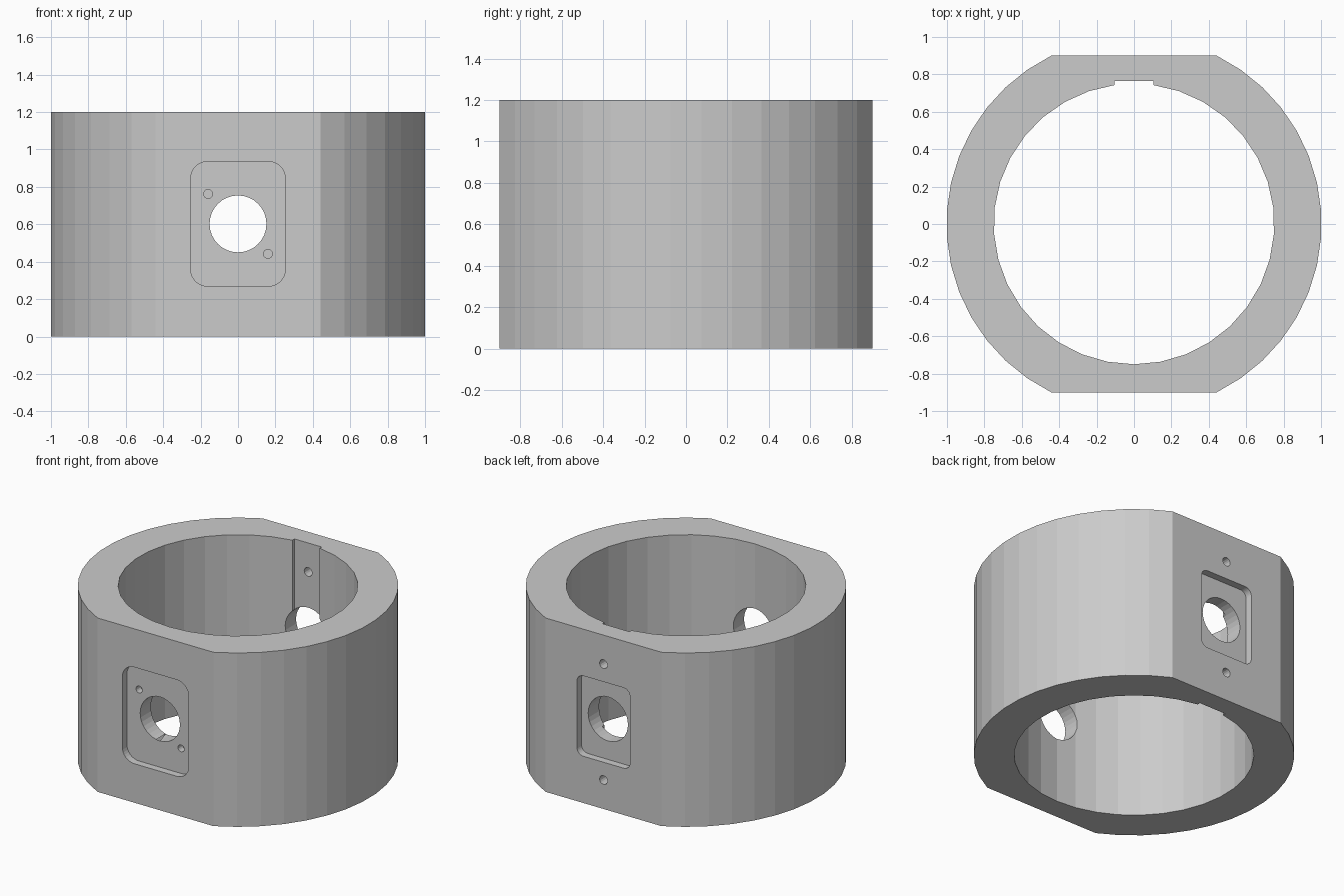
import bpy, bmesh
from math import sin, cos, pi, asin

if "Cube" in bpy.data.objects:
    bpy.data.objects.remove(bpy.data.objects["Cube"])

H, MID, FLAT = 1.2, 0.602, 0.9


def arc(cx, cy, r, a0, a1, n):
    return [(cx + r * cos(a0 + (a1 - a0) * i / n),
             cy + r * sin(a0 + (a1 - a0) * i / n)) for i in range(n + 1)]


def circle(cx, cy, r, n=32):
    return arc(cx, cy, r, 0, 2 * pi, n)[:-1]


def rounded_rect(w, h, r, cy):
    pts = []
    for k, (sx, sy) in enumerate([(1, 1), (-1, 1), (-1, -1), (1, -1)]):
        pts += arc(sx * (w / 2 - r), cy + sy * (h / 2 - r), r, k * pi / 2, (k + 1) * pi / 2, 8)
    return pts


def prism(name, pts, lo, hi, axis='Z'):
    """Extrude a 2D outline along Z, or along Y with the outline in XZ."""
    def place(p, t):
        return (p[0], p[1], t) if axis == 'Z' else (p[0], t, p[1])
    bm = bmesh.new()
    a = [bm.verts.new(place(p, lo)) for p in pts]
    b = [bm.verts.new(place(p, hi)) for p in pts]
    bm.faces.new(a)
    bm.faces.new(b)
    n = len(pts)
    for i in range(n):
        j = (i + 1) % n
        bm.faces.new((a[i], a[j], b[j], b[i]))
    bmesh.ops.recalc_face_normals(bm, faces=bm.faces)
    me = bpy.data.meshes.new(name)
    bm.to_mesh(me)
    bm.free()
    ob = bpy.data.objects.new(name, me)
    bpy.context.collection.objects.link(ob)
    return ob


def cut(body, *args):
    cutter = prism("cutter", *args)
    cutter.hide_render = True
    mod = body.modifiers.new("cut", 'BOOLEAN')
    mod.operation, mod.solver, mod.object = 'DIFFERENCE', 'EXACT', cutter
    bpy.context.view_layer.objects.active = body
    bpy.ops.object.modifier_apply(modifier=mod.name)
    bpy.data.objects.remove(cutter, do_unlink=True)


# Collar: round sides with a flat at front and back
a = asin(FLAT / 1.0028)
collar = prism("collar", arc(0, 0, 1.0028, -a, a, 15) + arc(0, 0, 1.0028, pi - a, pi + a, 15), 0, H)

# Bore with a shallow keyway at the back
KEY = 0.104
k = asin(KEY / 0.75)
bore = arc(0, 0, 0.75, pi / 2 + k, 2.5 * pi - k, 32) + [(KEY, 0.765), (-KEY, 0.765)]
cut(collar, bore, -0.1, H + 0.1)

# Cross hole through both walls
cut(collar, circle(0, MID, 0.152), -1.2, 1.2, 'Y')

# Front pocket with two blind pin holes on the diagonal
cut(collar, rounded_rect(0.506, 0.666, 0.09, MID), -1.2, -0.85, 'Y')
for s in (-1, 1):
    cut(collar, circle(0.16 * s, MID - 0.16 * s, 0.024, 16), -1.2, -0.80, 'Y')

# Back pocket with a through hole above and below
cut(collar, rounded_rect(0.406, 0.555, 0.05, 0.6), 0.85, 1.2, 'Y')
for s in (-1, 1):
    cut(collar, circle(0, 0.6 + 0.4 * s, 0.03, 16), 0.5, 1.2, 'Y')
